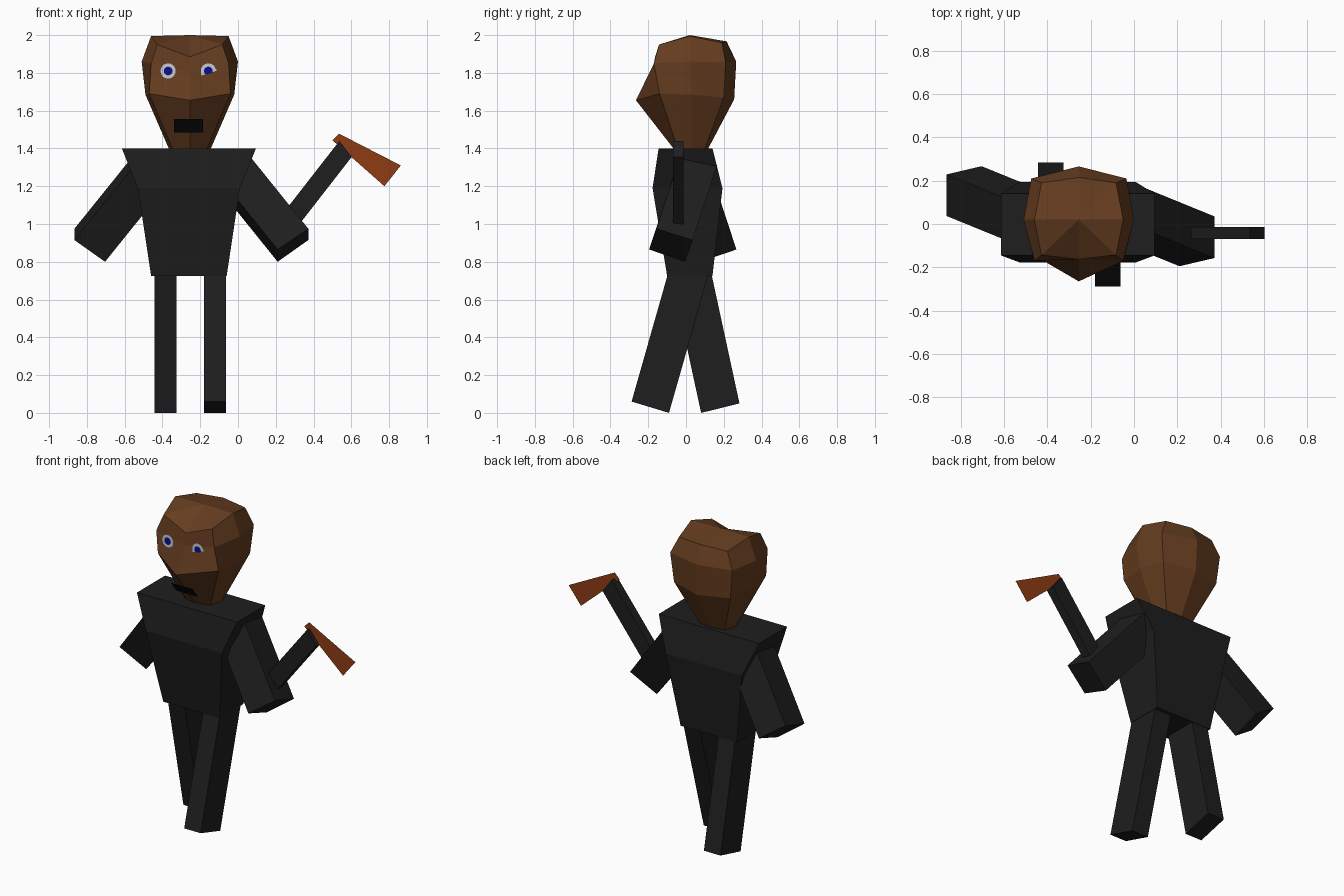
import bpy, bmesh
from mathutils import Vector

if "Cube" in bpy.data.objects:
    bpy.data.objects.remove(bpy.data.objects["Cube"])


def material(name, rgb):
    m = bpy.data.materials.new(name)
    m.diffuse_color = (*rgb, 1)
    m.use_nodes = True
    m.node_tree.nodes["Principled BSDF"].inputs["Base Color"].default_value = m.diffuse_color
    return m


SKIN = material("brown", (0.13, 0.046, 0.014))
CLOTH = material("charcoal", (0.013, 0.013, 0.013))
BLACK = material("black", (0.003, 0.003, 0.003))
WHITE = material("white", (0.6, 0.6, 0.6))
BLUE = material("blue", (0.004, 0.004, 0.28))
RUST = material("rust", (0.27, 0.045, 0.007))


def finish(name, bm, mat):
    me = bpy.data.meshes.new(name)
    bm.to_mesh(me)
    bm.free()
    me.materials.append(mat)
    ob = bpy.data.objects.new(name, me)
    bpy.context.collection.objects.link(ob)
    return ob


def loft(name, rings, mat, apex=None):
    """Skin equal rings of points; close with flat caps, or a fan to an apex on top."""
    bm = bmesh.new()
    vs = [[bm.verts.new(p) for p in r] for r in rings]
    n = len(vs[0])
    for a, b in zip(vs, vs[1:]):
        for i in range(n):
            j = (i + 1) % n
            bm.faces.new((a[i], a[j], b[j], b[i]))
    bm.faces.new(vs[0][::-1])
    if apex:
        top = bm.verts.new(apex)
        for i in range(n):
            bm.faces.new((vs[-1][i], vs[-1][(i + 1) % n], top))
    else:
        bm.faces.new(vs[-1])
    bmesh.ops.recalc_face_normals(bm, faces=bm.faces)
    return finish(name, bm, mat)


def sweep(name, face, d, mat):
    """Straight bar: a four-cornered end face pushed along d."""
    face = [Vector(p) for p in face]
    return loft(name, [face, [p + Vector(d) for p in face]], mat)


def flat(name, pts, mat):
    bm = bmesh.new()
    bm.faces.new([bm.verts.new(p) for p in pts])
    return finish(name, bm, mat)


# Head: half rings (front centre, front corner, side, back corner, back centre)
HX = -0.255
half_rings = [
    [(0, -.055, 1.385), (.085, -.04, 1.385), (.105, .03, 1.385), (.085, .095, 1.385), (0, .11, 1.385)],
    [(0, -.265, 1.655), (.215, -.14, 1.69), (.235, .03, 1.685), (.2, .2, 1.67), (0, .255, 1.66)],
    [(0, -.157, 1.80), (.205, -.17, 1.85), (.255, .02, 1.86), (.22, .21, 1.855), (0, .266, 1.86)],
    [(0, -.163, 1.885), (.172, -.143, 1.95), (.205, .02, 1.995), (.172, .19, 1.96), (0, .215, 1.967)],
]
rings = []
for h in half_rings:
    full = h + [(-x, y, z) for x, y, z in h[3:0:-1]]
    rings.append([(HX + x, y, z) for x, y, z in full])
loft("head", rings, SKIN, apex=(HX, .02, 2.0))

# Eyes: flat discs, iris just in front of the white
for side, x in (("left", -.157), ("right", -.37)):
    for part, r, y, mat in (("eye_white", .043, -.183, WHITE), ("iris", .023, -.185, BLUE)):
        bm = bmesh.new()
        bmesh.ops.create_circle(bm, cap_ends=True, segments=20, radius=r)
        for v in bm.verts:
            v.co = (x + v.co.x, y, 1.81 + v.co.y)
        bmesh.ops.recalc_face_normals(bm, faces=bm.faces)
        for f in bm.faces:
            if f.normal.y > 0:
                f.normal_flip()
        finish(f"{side}_{part}", bm, mat)

# Mouth: patch lying along the slope of the lower face
flat("mouth", [(-.34, -.140, 1.485), (-.185, -.140, 1.485),
               (-.185, -.193, 1.555), (-.34, -.193, 1.555)], BLACK)

# Torso: three rectangles (half width, front y, back y, z)
loft("torso", [[(-.26 + s * w, y, z) for s, y in ((-1, f), (1, f), (1, b), (-1, b))]
               for w, f, b, z in ((.2, -.1, .14, .725), (.27, -.177, .193, 1.19), (.355, -.145, .14, 1.4))],
     CLOTH)

# Legs: mid-stride bars
for name, x0, x1, heel, toe, d in (
        ("left_leg", -.18, -.063, (-.288, .06), (-.09, 0), (0, .209, .735)),
        ("right_leg", -.443, -.325, (.08, 0), (.283, .05), (0, -.16, .74))):
    sweep(name, [(x0, *heel), (x1, *heel), (x1, *toe), (x0, *toe)], d, CLOTH)

# Arms: the right one is the left turned half way round the body
hand = [(.372, -.157, .975), (.372, .035, .915), (.21, -.005, .80), (.21, -.195, .865)]
sweep("left_arm", hand, (-.319, .13, .396), CLOTH)
sweep("right_arm", [(-.494 - x, .072 - y, z) for x, y, z in hand], (.319, -.13, .396), CLOTH)

# Hatchet: square handle and a thin flat blade
sweep("handle", [(x, y, z) for x, z, y in ((.21, 1.02, -.07), (.275, .935, -.07),
                                           (.275, .935, -.013), (.21, 1.02, -.013))],
      (.327, 0, .42), CLOTH)
flat("blade", [(.50, -.043, 1.443), (.775, -.043, 1.20), (.862, -.043, 1.31), (.535, -.043, 1.478)], RUST)
